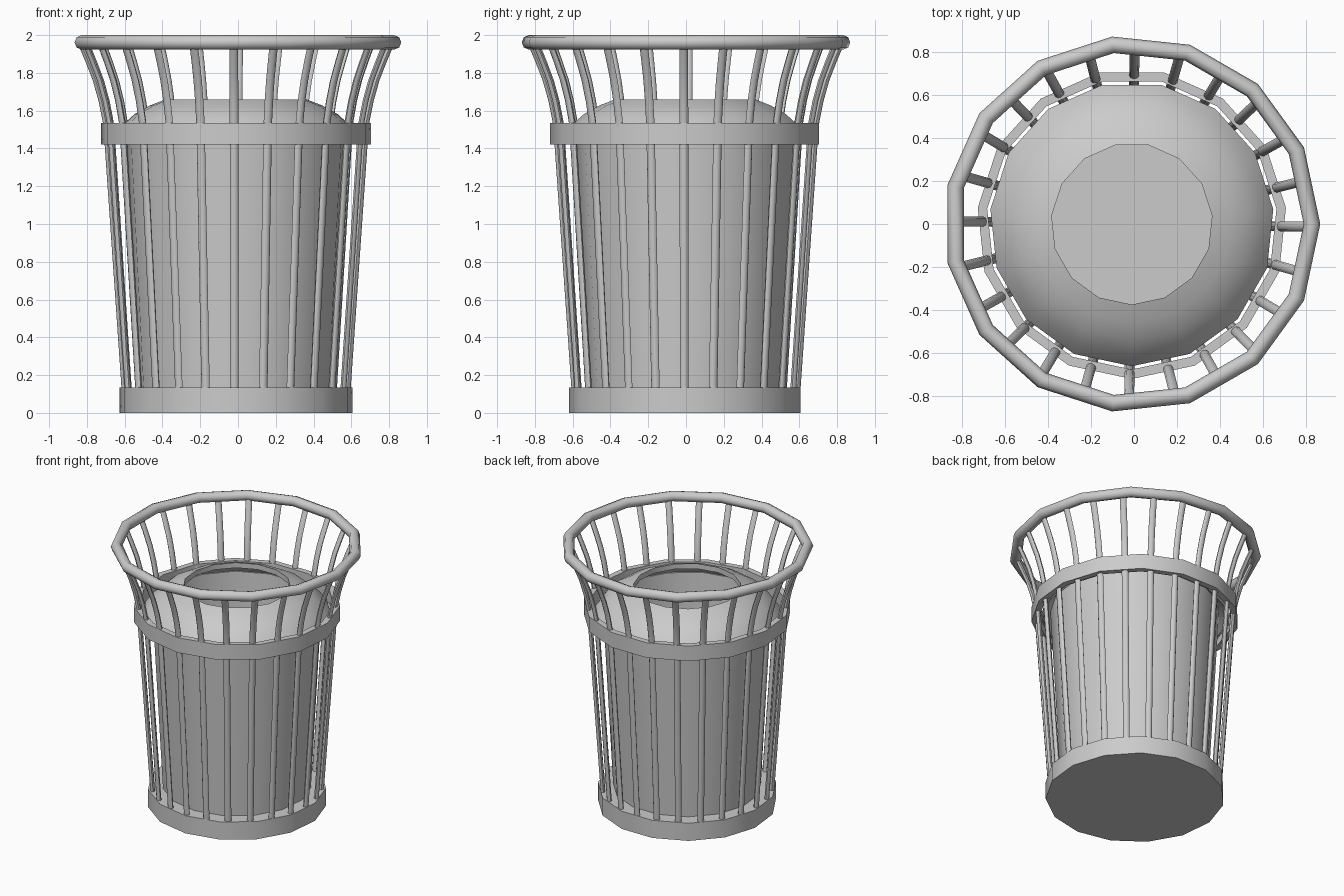
import bpy, bmesh, math
from mathutils import Vector

SIDES = 15      # facets of every turned part
RODS = 24       # bars of the cage
CENTRE_X = -0.01

cube = bpy.data.objects.get("Cube")
if cube:
    bpy.data.objects.remove(cube, do_unlink=True)

grey = bpy.data.materials.new("light_grey_metal")
grey.use_nodes = True
grey.diffuse_color = (0.6, 0.6, 0.6, 1)
grey.node_tree.nodes["Principled BSDF"].inputs["Base Color"].default_value = (0.6, 0.6, 0.6, 1)


def finish(name, bm, angle=30):
    """Turn a bmesh into a shaded object."""
    bmesh.ops.recalc_face_normals(bm, faces=bm.faces)
    mesh = bpy.data.meshes.new(name)
    bm.to_mesh(mesh)
    bm.free()
    mesh.materials.append(grey)
    obj = bpy.data.objects.new(name, mesh)
    obj.location.x = CENTRE_X
    bpy.context.collection.objects.link(obj)
    bpy.ops.object.select_all(action='DESELECT')
    obj.select_set(True)
    bpy.context.view_layer.objects.active = obj
    bpy.ops.object.shade_smooth_by_angle(angle=math.radians(angle))
    return obj


def lathe(name, profile, start=-90, closed=True, angle=30):
    """Turn a profile of (radius, height) points; open ones get end caps."""
    bm = bmesh.new()
    rings = []
    for r, z in profile:
        ring = []
        for i in range(SIDES):
            a = math.radians(start) + math.tau * i / SIDES
            ring.append(bm.verts.new((r * math.cos(a), r * math.sin(a), z)))
        rings.append(ring)
    pairs = list(zip(rings, rings[1:]))
    if closed:
        pairs.append((rings[-1], rings[0]))
    else:
        bm.faces.new(rings[0])
        bm.faces.new(rings[-1])
    for low, high in pairs:
        for i in range(SIDES):
            j = (i + 1) % SIDES
            bm.faces.new((low[i], low[j], high[j], high[i]))
    return finish(name, bm, angle)


# Solid foot and the band round the cage
lathe("base", [(0.62, 0), (0.62, 0.135)], closed=False)
lathe("band", [(0.719, 1.42), (0.719, 1.535), (0.675, 1.535), (0.675, 1.42)])

# Tapered inner bin, hollow with a floor
lathe("inner_bin", [(0.515, 0.13), (0.588, 1.5), (0.575, 1.5), (0.503, 0.15)], closed=False)

# Domed lid with a round opening
lathe("lid", [(0.374, 1.66), (0.46, 1.627), (0.54, 1.582), (0.61, 1.52), (0.66, 1.45),
              (0.64, 1.44), (0.59, 1.495), (0.52, 1.55), (0.45, 1.59), (0.374, 1.62)])

# Rounded top rim
rim_profile = []
for k in range(8):
    a = math.tau * k / 8
    rim_profile.append((0.836 + 0.0385 * math.cos(a), 1.9615 + 0.0385 * math.sin(a)))
lathe("top_rim", rim_profile, start=0, angle=60)

# Flattened rods, straight up to the band and flaring out to the rim
path = [(0.59, 0.12), (0.68, 1.42), (0.69, 1.54), (0.712, 1.65),
        (0.743, 1.76), (0.782, 1.86), (0.82, 1.95)]
bm = bmesh.new()
for n in range(RODS):
    a = math.tau * n / RODS - math.radians(0.9)
    out = Vector((math.cos(a), math.sin(a), 0))
    side = Vector((-math.sin(a), math.cos(a), 0))
    rings = []
    for r, z in path:
        middle = out * r + Vector((0, 0, z))
        ring = []
        for k in range(8):
            t = math.tau * k / 8
            ring.append(bm.verts.new(middle + out * 0.016 * math.cos(t) + side * 0.023 * math.sin(t)))
        rings.append(ring)
    bm.faces.new(rings[0])
    bm.faces.new(rings[-1])
    for low, high in zip(rings, rings[1:]):
        for k in range(8):
            j = (k + 1) % 8
            bm.faces.new((low[k], low[j], high[j], high[k]))
finish("cage_rods", bm, 60)
